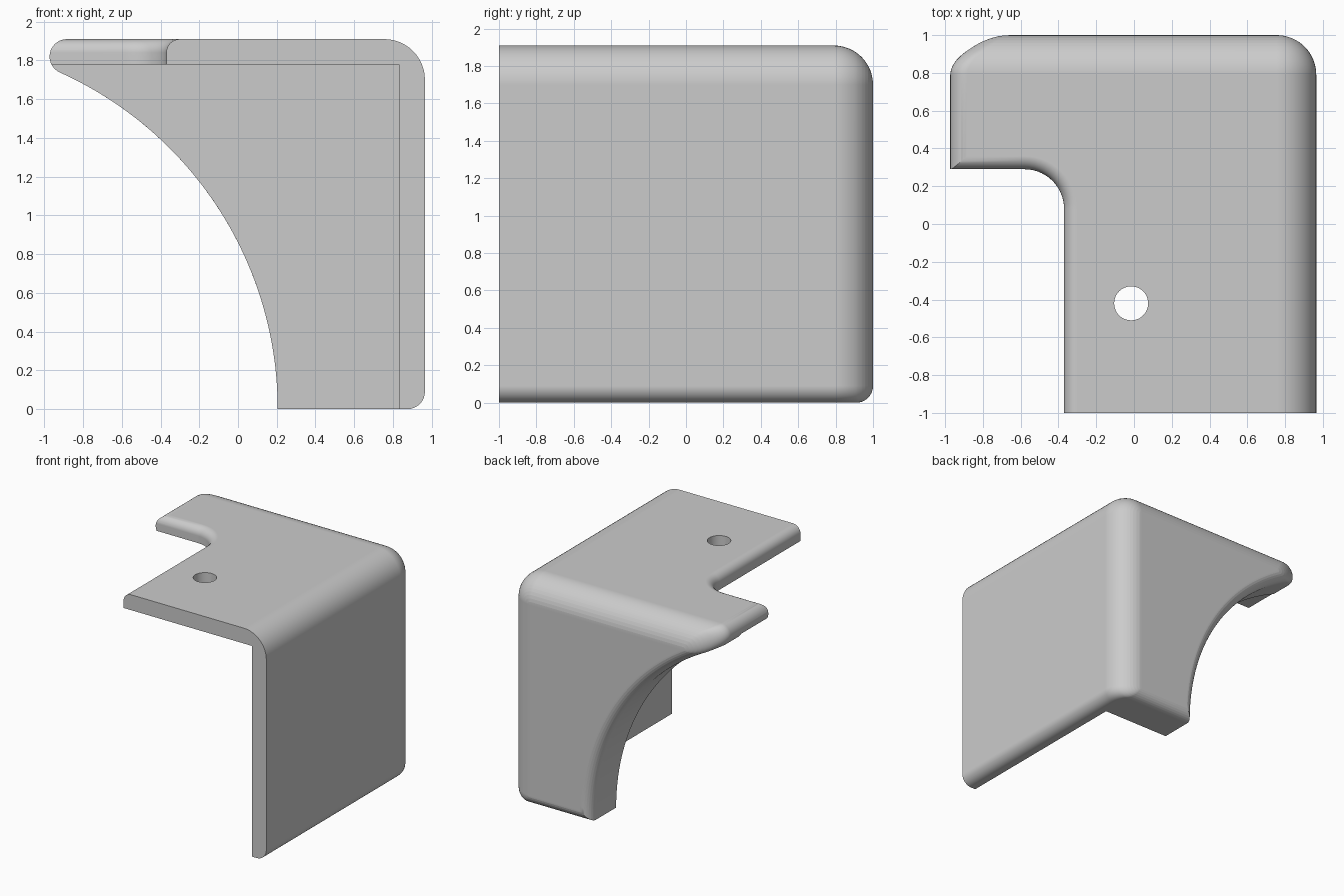
import bpy
import bmesh
from math import sin, cos, pi, sqrt, atan2, asin

if "Cube" in bpy.data.objects:
    bpy.data.objects.remove(bpy.data.objects["Cube"])

RIGHT, TOP, BACK, FRONT = 0.965, 1.91, 1.0, -1.0
BIG, SMALL = 0.21, 0.09            # fillet radii
ARCH_X, ARCH_R = -1.70, 1.905      # arch circle, centred on the floor
WALL_X, PLATE_Z, BLOCK_Y = 0.83, 1.78, 0.64   # inner faces

grey = bpy.data.materials.new("plain grey")
grey.use_nodes = True
grey.diffuse_color = (0.6, 0.6, 0.6, 1)
grey.node_tree.nodes["Principled BSDF"].inputs["Base Color"].default_value = (0.6, 0.6, 0.6, 1)


def arc(cx, cy, r, start, end, n):
    """Points on a circular arc, both ends included."""
    angles = [start + (end - start) * i / n for i in range(n + 1)]
    return [(cx + r * cos(a), cy + r * sin(a)) for a in angles]


def fillet_inset(r, depth):
    """Inset of a quarter-round of radius r at a depth below its face."""
    return r - sqrt(r * r - (r - depth) ** 2) if depth < r else 0.0


def loft(name, rings):
    """Solid through rings of equal point count, capped at both ends."""
    bm = bmesh.new()
    loops = [[bm.verts.new(p) for p in ring] for ring in rings]
    for a, b in zip(loops, loops[1:]):
        for i in range(len(a)):
            j = (i + 1) % len(a)
            bm.faces.new((a[i], a[j], b[j], b[i]))
    bm.faces.new(loops[0])
    bm.faces.new(loops[-1])
    bmesh.ops.recalc_face_normals(bm, faces=bm.faces)
    mesh = bpy.data.meshes.new(name)
    bm.to_mesh(mesh)
    bm.free()
    mesh.materials.append(grey)
    obj = bpy.data.objects.new(name, mesh)
    bpy.context.collection.objects.link(obj)
    return obj


def body_outline(big, small):
    """Side profile (x, z): square outer corner, arched inner side, rounded tip."""
    right, top = RIGHT - big, TOP - big
    r_corner = max(BIG - big, 0.003)
    r_small = max(SMALL - small, 0.003)
    radius = ARCH_R + small
    tip_z = top - r_small
    tip_x = ARCH_X + sqrt((radius + r_small) ** 2 - tip_z ** 2)
    contact = atan2(tip_z, tip_x - ARCH_X)
    return (arc(right - r_corner, top - r_corner, r_corner, 0, pi / 2, 12)
            + arc(tip_x, tip_z, r_small, pi / 2, pi + contact, 14)[:-1]
            + arc(ARCH_X, 0, radius, contact, asin(small / radius), 40)
            + arc(right - r_small, small + r_small, r_small, -pi / 2, 0, 8))


def notch_outline(offset):
    """Plan (x, y) of the notch, grown by an offset."""
    r = 0.21
    return ([(-2, -2), (-0.37 + offset, -2)]
            + arc(-0.37 - r, 0.29 - r, r + offset, 0, pi / 2, 14)
            + [(-2, 0.29 + offset)])


# Outer body, lofted front to back with rounded rear edges
depths = {BIG * (1 - cos(i * pi / 24)) for i in range(13)}
depths |= {SMALL * (1 - cos(i * pi / 16)) for i in range(1, 9)}
depths.add(BACK - FRONT)
bracket = loft("corner_bracket", [
    [(x, BACK - d, z) for x, z in body_outline(fillet_inset(BIG, d), fillet_inset(SMALL, d))]
    for d in sorted(depths)])

# Hollow under the top plate
hollow = loft("hollow_cutter", [
    [(-3, -3, z), (WALL_X, -3, z), (WALL_X, BLOCK_Y, z), (-3, BLOCK_Y, z)]
    for z in (-1, PLATE_Z)])

# Notch in the top plate, flaring at the top to round the edge
EDGE = 0.07
flare = [(TOP - EDGE * (1 - sin(a)), EDGE * (1 - cos(a)))
         for a in [i * pi / 16 for i in range(9)]]
levels = [(-1, 0)] + flare + [(TOP + 0.2, EDGE)]
notch = loft("notch_cutter", [[(x, y, z) for x, y in notch_outline(o)] for z, o in levels])

# Screw hole
hole = loft("hole_cutter", [
    [(x, y, z) for x, y in arc(-0.015, -0.42, 0.09, 0, 2 * pi, 48)[:-1]]
    for z in (1.5, 2.2)])

bpy.ops.object.select_all(action='DESELECT')
bpy.context.view_layer.objects.active = bracket
bracket.select_set(True)
for cutter in (hollow, notch, hole):
    cutter.hide_render = True
    mod = bracket.modifiers.new(cutter.name, 'BOOLEAN')
    mod.operation = 'DIFFERENCE'
    mod.solver = 'EXACT'
    mod.object = cutter
    bpy.ops.object.modifier_apply(modifier=mod.name)
    bpy.data.objects.remove(cutter)

# Smooth fillets, flat faces and crisp inner edges
bpy.ops.object.shade_smooth_by_angle(angle=pi / 6)
weighted = bracket.modifiers.new("face weighted normals", 'WEIGHTED_NORMAL')
weighted.keep_sharp = True
